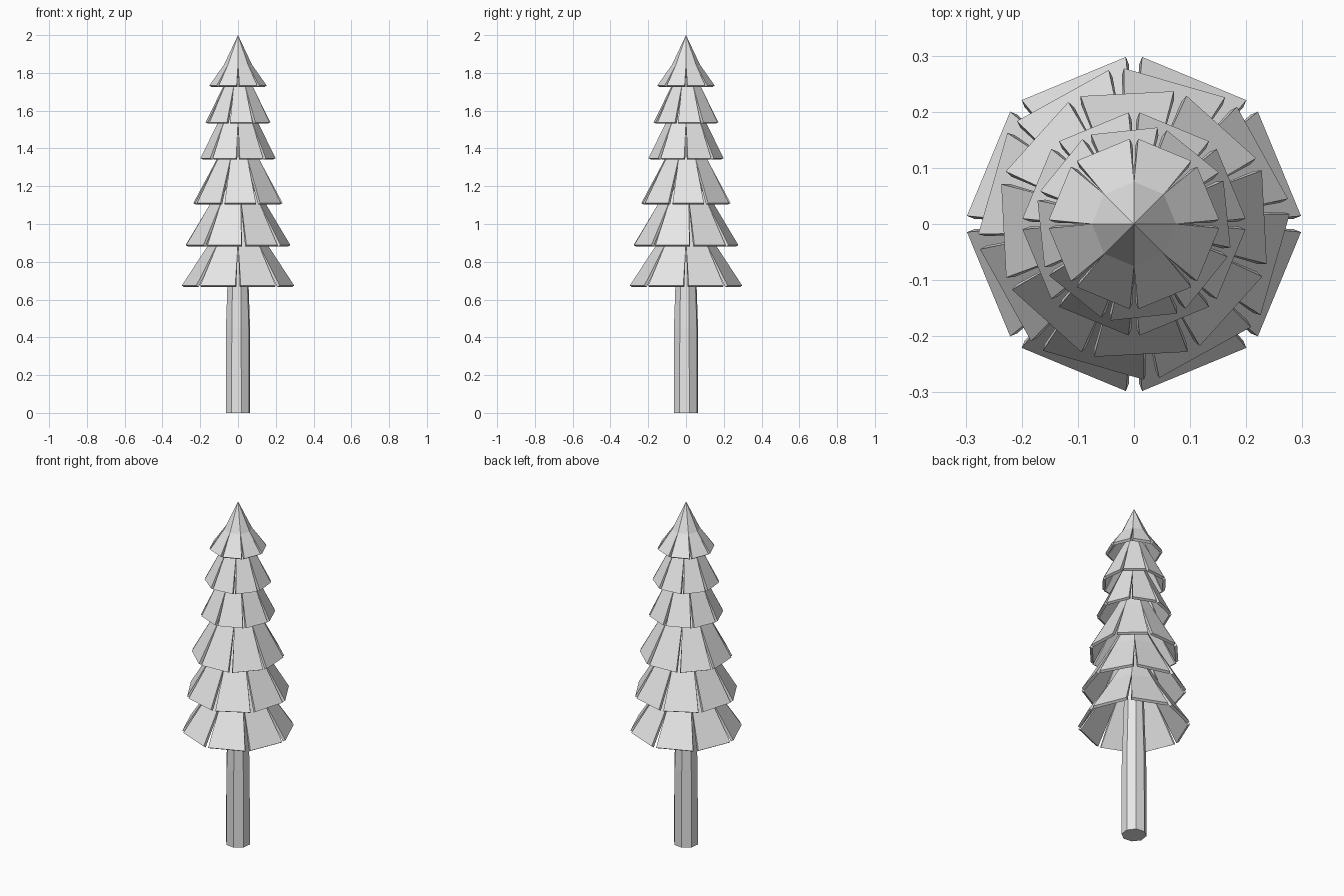
import bpy, bmesh
from math import sin, cos, radians

cube = bpy.data.objects.get("Cube")
if cube:
    bpy.data.objects.remove(cube, do_unlink=True)

# One plain grey for the whole tree
grey = bpy.data.materials.new("light_grey")
grey.use_nodes = True
colour = (0.8, 0.8, 0.8, 1)
grey.diffuse_color = colour
grey.node_tree.nodes["Principled BSDF"].inputs["Base Color"].default_value = colour

SIDES = 8
STEP = 360 / SIDES


def polar(r, degrees, z):
    a = radians(degrees)
    return (r * cos(a), r * sin(a), z)


def finish(bm, name):
    bm.normal_update()
    mesh = bpy.data.meshes.new(name)
    bm.to_mesh(mesh)
    bm.free()
    mesh.materials.append(grey)
    obj = bpy.data.objects.new(name, mesh)
    bpy.context.collection.objects.link(obj)
    return obj


def make_trunk():
    """Tapered eight-sided pole, closed at both ends."""
    bm = bmesh.new()
    profile = [(0.067, 0), (0.066, 0.45), (0.058, 0.68), (0.03, 1.7)]
    rings = [[bm.verts.new(polar(r, i * STEP + 15, z)) for i in range(SIDES)]
             for r, z in profile]
    for low, high in zip(rings, rings[1:]):
        for i in range(SIDES):
            j = (i + 1) % SIDES
            bm.faces.new((low[i], low[j], high[j], high[i]))
    bm.faces.new(rings[0][::-1])
    bm.faces.new(rings[-1])
    return finish(bm, "trunk")


def make_tier(name, rim_r, rim_z, mid_r, mid_z, tip_z, turn):
    """Hollow cone whose skirt is split into tapering flaps."""
    bm = bmesh.new()
    tip = bm.verts.new((0, 0, tip_z))
    mid = [bm.verts.new(polar(mid_r, i * STEP + turn, mid_z)) for i in range(SIDES)]
    gap = 2.8
    for i in range(SIDES):
        j = (i + 1) % SIDES
        start = i * STEP + turn
        a = bm.verts.new(polar(rim_r, start + gap, rim_z))
        b = bm.verts.new(polar(rim_r, start + STEP - gap, rim_z))
        bm.faces.new((a, b, mid[j], mid[i]))
        bm.faces.new((mid[i], mid[j], tip))
    tier = finish(bm, name)
    shell = tier.modifiers.new("thickness", "SOLIDIFY")
    shell.thickness = 0.016
    shell.offset = -1
    return tier


make_trunk()

# rim radius, rim height, fold radius, fold height, tip height, turn
tiers = [
    (0.298, 0.674, 0.150, 0.90, 1.16, 0),
    (0.278, 0.888, 0.140, 1.12, 1.38, 6.5),
    (0.247, 1.110, 0.115, 1.35, 1.57, 25.5),
    (0.199, 1.348, 0.105, 1.54, 1.75, 0),
    (0.177, 1.538, 0.080, 1.73, 1.88, 28.5),
    (0.152, 1.733, 0.075, 1.842, 2.0, 0),
]
for n, spec in enumerate(tiers, 1):
    make_tier(f"branch_tier_{n}", *spec)
